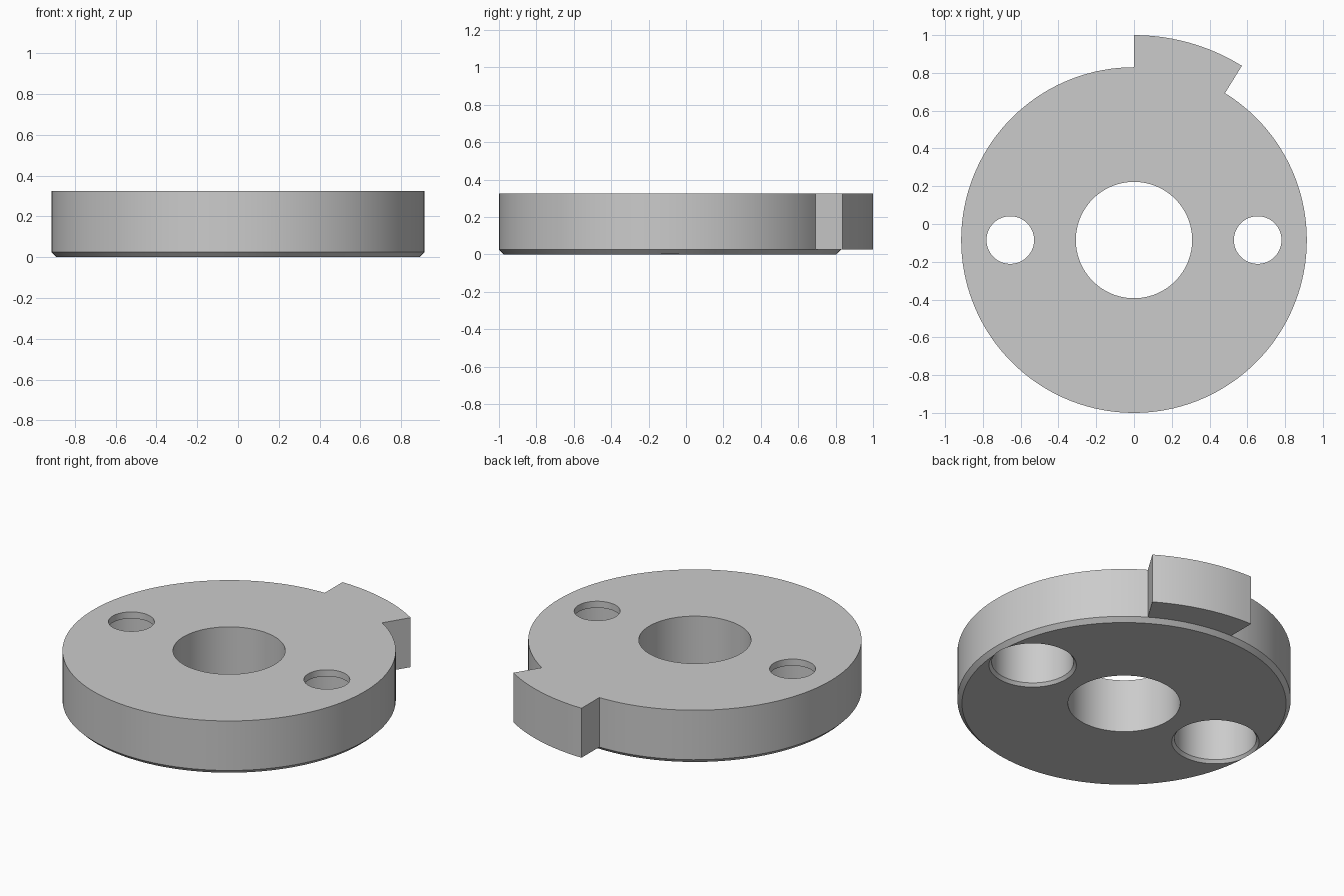
import bpy, bmesh, math

cube = bpy.data.objects.get("Cube")
if cube:
    bpy.data.objects.remove(cube, do_unlink=True)

SEGMENTS = 136
CENTRE_Y = -0.085
HEIGHT = 0.325
CHAMFER = 0.025
RADIUS = 0.915
TAB_RADIUS = 1.085

grey = bpy.data.materials.new("plain grey")
grey.use_nodes = True
colour = (0.6, 0.6, 0.6, 1)
grey.diffuse_color = colour
grey.node_tree.nodes["Principled BSDF"].inputs["Base Color"].default_value = colour


def lathe(bm, profile, segments):
    """Closed solid of revolution from (radius, z) points, bottom to top."""
    rings = []
    for r, z in profile:
        angles = [math.tau * i / segments for i in range(segments)]
        rings.append([bm.verts.new((r * math.cos(a), r * math.sin(a), z)) for a in angles])
    walls = []
    for low, high in zip(rings, rings[1:]):
        walls.append([bm.faces.new((low[i], low[(i + 1) % segments],
                                    high[(i + 1) % segments], high[i]))
                      for i in range(segments)])
    bm.faces.new(rings[0][::-1])
    bm.faces.new(rings[-1])
    return walls


def finish(bm, name, x=0):
    bmesh.ops.recalc_face_normals(bm, faces=bm.faces)
    mesh = bpy.data.meshes.new(name)
    bm.to_mesh(mesh)
    bm.free()
    mesh.materials.append(grey)
    obj = bpy.data.objects.new(name, mesh)
    obj.location = (x, CENTRE_Y, 0)
    bpy.context.collection.objects.link(obj)
    return obj


# Disc with a chamfered lower rim
bm = bmesh.new()
walls = lathe(bm, [(RADIUS - CHAMFER, 0), (RADIUS, CHAMFER), (RADIUS, HEIGHT)], SEGMENTS)

# Tab pulled outward from a sector of the upper wall
quarter = SEGMENTS // 4
sector = walls[1][quarter - 12:quarter]
pulled = bmesh.ops.extrude_face_region(bm, geom=sector)["geom"]
for v in pulled:
    if isinstance(v, bmesh.types.BMVert):
        v.co.x *= TAB_RADIUS / RADIUS
        v.co.y *= TAB_RADIUS / RADIUS
bmesh.ops.delete(bm, geom=[f for f in sector if f.is_valid], context="FACES_ONLY")
disc = finish(bm, "disc_with_tab")

# Central bore and two holes with chamfered counterbores from below
bore = [(0.308, -0.1), (0.308, 0.5)]
stepped = [(0.255, -0.018), (0.225, 0.018), (0.225, 0.285), (0.126, 0.285), (0.126, 0.5)]
for name, profile, x in (("bore_cutter", bore, 0),
                         ("left_hole_cutter", stepped, 0.655),
                         ("right_hole_cutter", stepped, -0.655)):
    bm = bmesh.new()
    lathe(bm, profile, 96)
    cutter = finish(bm, name, x)
    cutter.hide_render = True
    cut = disc.modifiers.new(name, "BOOLEAN")
    cut.operation = "DIFFERENCE"
    cut.solver = "EXACT"
    cut.object = cutter
    bpy.context.view_layer.objects.active = disc
    bpy.ops.object.modifier_apply(modifier=cut.name)
    bpy.data.objects.remove(cutter, do_unlink=True)

# Smooth round walls, crisp edges
bpy.ops.object.select_all(action="DESELECT")
disc.select_set(True)
bpy.context.view_layer.objects.active = disc
bpy.ops.object.shade_smooth_by_angle(angle=math.radians(30))
